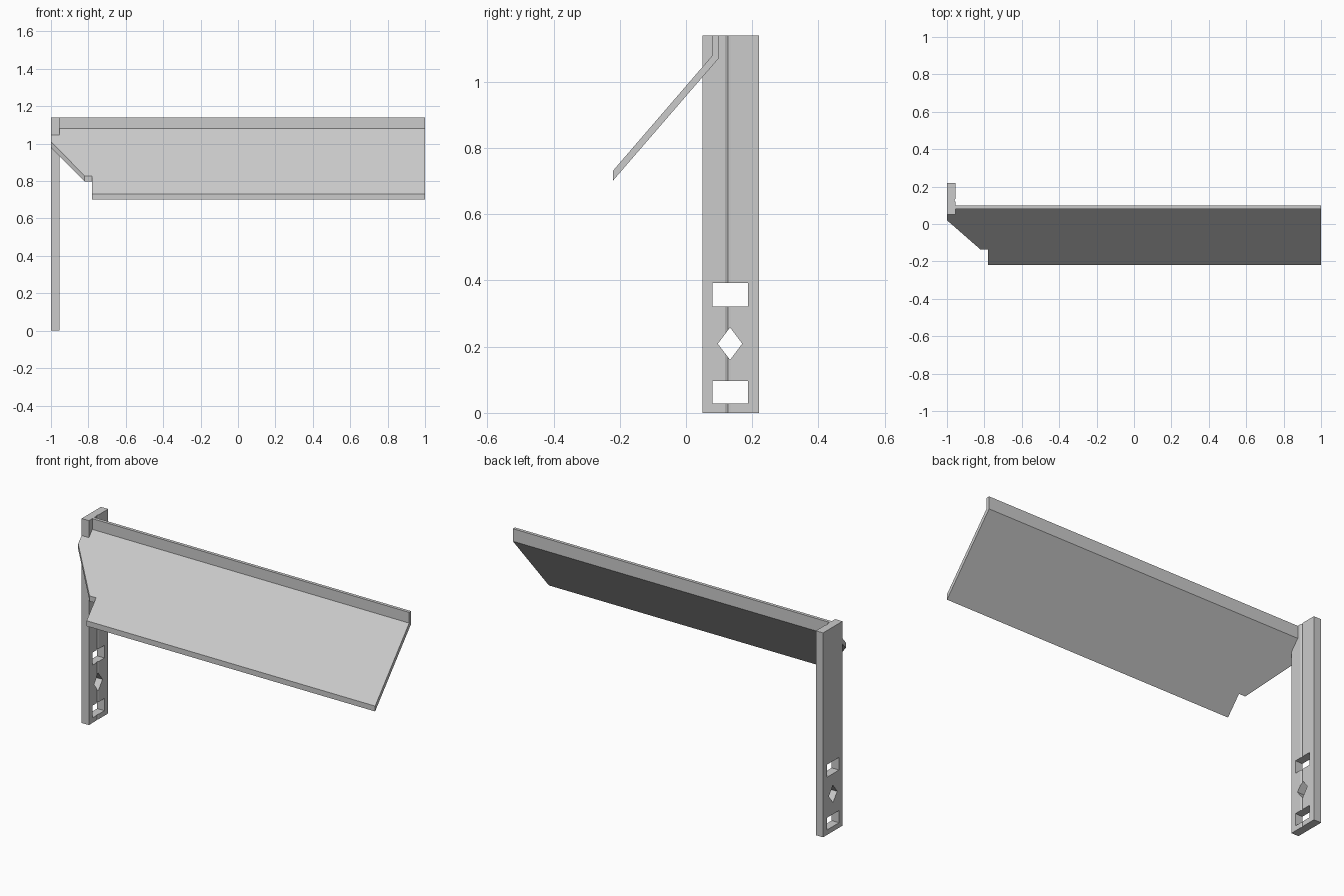
import bpy
import bmesh
from mathutils import Vector

cube = bpy.data.objects.get("Cube")
if cube:
    bpy.data.objects.remove(cube, do_unlink=True)

# One plain grey metal
metal = bpy.data.materials.new("grey_metal")
metal.use_nodes = True
color = (0.6, 0.6, 0.6, 1.0)
metal.diffuse_color = color
metal.node_tree.nodes["Principled BSDF"].inputs["Base Color"].default_value = color


def prism(name, outline, axis, low, high):
    """Extrude a closed outline along x (outline in y, z) or z (outline in x, y)."""
    bm = bmesh.new()
    place = (lambda a, b: (low, a, b)) if axis == "x" else (lambda a, b: (a, b, low))
    face = bm.faces.new([bm.verts.new(place(a, b)) for a, b in outline])
    grown = bmesh.ops.extrude_face_region(bm, geom=[face])["geom"]
    step = Vector((high - low, 0, 0) if axis == "x" else (0, 0, high - low))
    bmesh.ops.translate(bm, vec=step,
                        verts=[v for v in grown if isinstance(v, bmesh.types.BMVert)])
    bmesh.ops.recalc_face_normals(bm, faces=bm.faces)
    mesh = bpy.data.meshes.new(name)
    bm.to_mesh(mesh)
    bm.free()
    mesh.materials.append(metal)
    obj = bpy.data.objects.new(name, mesh)
    bpy.context.collection.objects.link(obj)
    return obj


def cut(target, cutter):
    """Subtract the cutter from the target and throw the cutter away."""
    cutter.hide_render = True
    mod = target.modifiers.new("cut", "BOOLEAN")
    mod.operation = "DIFFERENCE"
    mod.solver = "EXACT"
    mod.object = cutter
    bpy.context.view_layer.objects.active = target
    bpy.ops.object.modifier_apply(modifier=mod.name)
    bpy.data.objects.remove(cutter, do_unlink=True)


def box(y0, y1, z0, z1):
    return [(y0, z0), (y1, z0), (y1, z1), (y0, z1)]


# Upright post with a shallow groove down its inner face
post = prism("post", [(-1, 0.05), (-0.955, 0.05), (-0.955, 0.118), (-0.96, 0.127),
                      (-0.955, 0.136), (-0.955, 0.22), (-1, 0.22)], "z", 0, 1.14)

# Mounting holes: two rectangles and a diamond
diamond = [(0.096, 0.209), (0.133, 0.16), (0.17, 0.209), (0.133, 0.258)]
for hole in (box(0.08, 0.187, 0.028, 0.096), diamond, box(0.08, 0.187, 0.322, 0.392)):
    cut(post, prism("hole_cutter", hole, "x", -1.1, -0.9))

# Sloping panel with an upright flange along its top edge
panel = prism("sloping_panel", [(0.08, 1.14), (0.08, 1.08), (-0.22, 0.732), (-0.22, 0.702),
                                (0.098, 1.07), (0.098, 1.14)], "x", -1, 1)

# Notched lower corner, and clearance where the flange meets the post
cut(panel, prism("corner_cutter", [(-1.1, -0.3), (-0.78, -0.3), (-0.78, -0.137),
                                   (-0.82, -0.137), (-1, 0.02), (-1.1, 0.107)], "z", 0.5, 1.3))
cut(panel, prism("post_cutter", [(-1.1, 0.053), (-0.965, 0.053), (-0.965, 0.2),
                                 (-1.1, 0.2)], "z", 0.5, 1.3))
